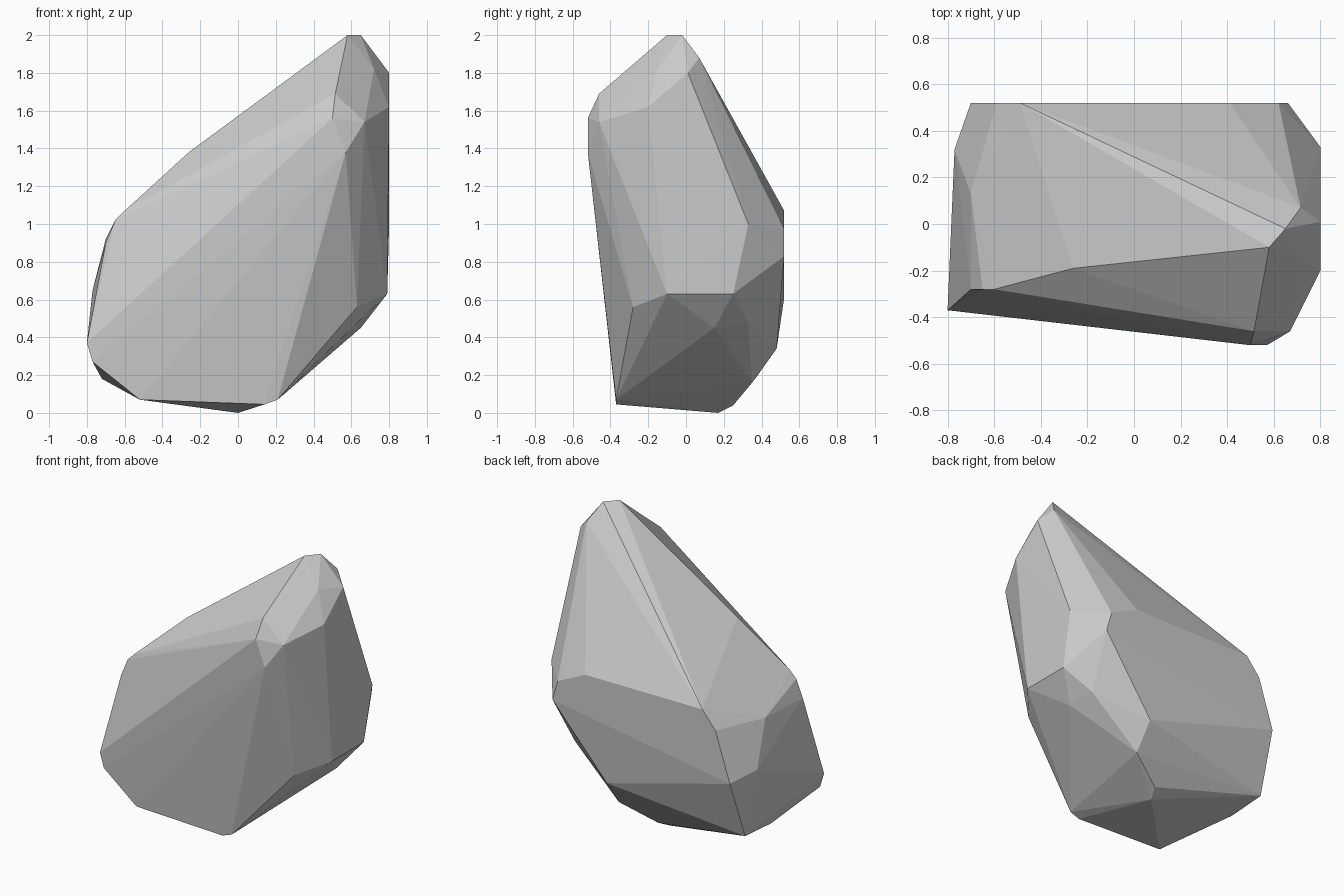
import bpy, bmesh, math

# Corner points of the chipped boulder, grouped by region; the hull makes the facets
peak = [(.58, -.10, 2), (.65, -.02, 2), (.715, .07, 1.88), (.72, -.15, 1.82)]
right_side = [(.80, .01, 1.8), (.80, -.20, 1.62), (.80, .33, 1.0),
              (.79, -.10, .63), (.79, .25, .63), (.63, -.28, .56),
              (.65, .15, .45), (.62, .33, .48)]
front_side = [(.50, -.52, 1.56), (.515, -.46, 1.69), (.57, -.52, 1.38),
              (.67, -.46, 1.54), (.42, -.32, .40), (.21, -.37, .07),
              (.14, -.37, .045), (-.52, -.37, .07), (-.77, -.37, .27),
              (-.80, -.37, .37)]
left_side = [(-.70, -.28, .90), (-.65, -.28, 1.02), (-.60, -.28, 1.07),
             (-.26, -.19, 1.38), (-.70, .13, .92), (-.77, .32, .65),
             (-.72, .38, .20), (-.72, .10, .18)]
back_side = [(.41, .52, 1.07), (-.49, .52, 1.07), (.62, .52, .97),
             (.66, .52, .83), (-.59, .52, .95), (-.70, .52, .61),
             (.27, .48, .34)]
underside = [(0, .17, 0), (.04, .25, .04), (.27, .35, .16)]

# Boulder: convex hull with flat facets
bm = bmesh.new()
for co in peak + right_side + front_side + left_side + back_side + underside:
    bm.verts.new(co)
hull = bmesh.ops.convex_hull(bm, input=bm.verts[:])
loose = {v for v in bm.verts if not v.link_faces}
bmesh.ops.delete(bm, geom=list(loose), context='VERTS')
bmesh.ops.dissolve_limit(bm, angle_limit=math.radians(1), verts=bm.verts[:], edges=bm.edges[:])
bmesh.ops.recalc_face_normals(bm, faces=bm.faces[:])

mesh = bpy.data.meshes.new("boulder")
bm.to_mesh(mesh)
bm.free()
boulder = bpy.data.objects.new("boulder", mesh)
bpy.context.collection.objects.link(boulder)
